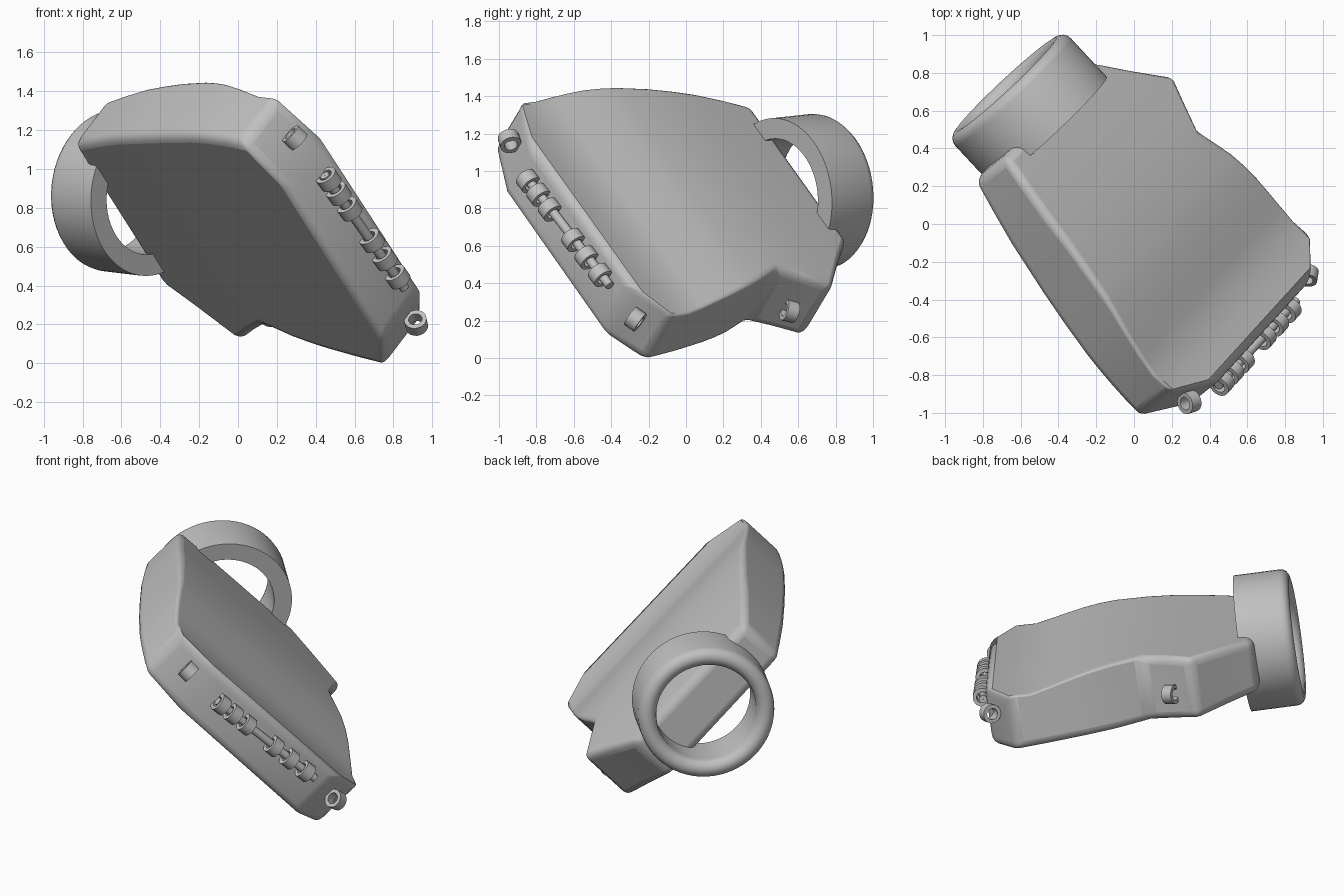
import bpy, bmesh, math
from mathutils import Matrix, Vector

if "Cube" in bpy.data.objects:
    bpy.data.objects.remove(bpy.data.objects["Cube"], do_unlink=True)

colour = (0.53, 0.53, 0.53, 1)
grey = bpy.data.materials.new("plain grey")
grey.use_nodes = True
grey.diffuse_color = colour
grey.node_tree.nodes["Principled BSDF"].inputs["Base Color"].default_value = colour

# Tilted frame of the whole piece: across, along, and out of the plate
along = Vector((-0.68, 0.73, 0.08)).normalized()
across = Vector((0.49, 0.53, -0.69))
across = (across - along * across.dot(along)).normalized()
out = across.cross(along)
frame = Matrix((across, along, out)).transposed().to_4x4()
frame.translation = (0, 0, 0.7)


def finish(name, bm, bevel=0):
    mesh = bpy.data.meshes.new(name)
    bm.to_mesh(mesh)
    bm.free()
    mesh.materials.append(grey)
    ob = bpy.data.objects.new(name, mesh)
    bpy.context.collection.objects.link(ob)
    ob.matrix_world = frame
    if bevel:
        mod = ob.modifiers.new("rounded edges", "BEVEL")
        mod.width = bevel
        mod.segments = 4
        mod.limit_method = "WEIGHT"
    bpy.ops.object.select_all(action="DESELECT")
    bpy.context.view_layer.objects.active = ob
    ob.select_set(True)
    bpy.ops.object.shade_smooth_by_angle(angle=math.radians(40))


def tube(name, profile, center, axis, sides):
    """Revolve a closed (radius, height) profile around an axis."""
    bm = bmesh.new()
    turn = Vector(axis).to_track_quat("Z", "Y").to_matrix().to_4x4()
    place = Matrix.Translation(center) @ turn
    rings = []
    for i in range(sides):
        a = math.tau * i / sides
        rings.append([bm.verts.new(place @ Vector((r * math.cos(a), r * math.sin(a), h)))
                      for r, h in profile])
    count = len(profile)
    for i in range(sides):
        p, q = rings[i], rings[(i + 1) % sides]
        for j in range(count):
            k = (j + 1) % count
            bm.faces.new((p[j], p[k], q[k], q[j]))
    bmesh.ops.recalc_face_normals(bm, faces=bm.faces)
    finish(name, bm)


# Plate: (along, lowest across, highest across, top height)
stations = [(-0.88, -0.49, 0.52, 0.19), (-0.725, -0.835, 0.755, 0.172),
            (-0.6, -0.842, 0.742, 0.167), (-0.5, -0.842, 0.73, 0.187),
            (-0.4, -0.838, 0.715, 0.21), (-0.3, -0.83, 0.70, 0.232),
            (-0.2, -0.815, 0.68, 0.25), (-0.1, -0.80, 0.655, 0.262),
            (0.1, -0.765, 0.585, 0.268), (0.25, -0.735, 0.66, 0.266),
            (0.4, -0.705, 0.745, 0.257), (0.58, -0.655, 0.57, 0.243),
            (0.775, -0.595, 0.395, 0.223)]
bm = bmesh.new()
loops = []
for v, lo, hi, top in stations:
    under = -0.14 + (0.06 if v > 0 else 0.03) * v
    loops.append([bm.verts.new(c) for c in (
        (lo, v, under - 0.05 * lo), (hi, v, under - 0.05 * hi),
        (hi, v, top - 0.04 * hi), (lo, v, top - 0.04 * lo))])
for p, q in zip(loops, loops[1:]):
    for j in range(4):
        k = (j + 1) % 4
        bm.faces.new((p[j], p[k], q[k], q[j]))
bm.faces.new(loops[0])
bm.faces.new(loops[-1])
bmesh.ops.recalc_face_normals(bm, faces=bm.faces)

# Round every sharp edge, but keep the hollowed part of the top crisp
weight = bm.edges.layers.float.new("bevel_weight_edge")
for e in bm.edges:
    middle = (e.verts[0].co + e.verts[1].co) / 2
    if e.calc_face_angle() > math.radians(32):
        hollow = middle.z > 0.1 and -0.75 < middle.y < 0
        e[weight] = 0.15 if hollow else 1
finish("curved_plate", bm, bevel=0.05)

# Wide cuff ring with a rounded outer rim
inner, outer, start, end = 0.308, 0.418, 0.68, 1.015
half = (outer - inner) / 2
rim = [(inner + half + half * math.cos(math.pi * i / 8),
        end - half + half * math.sin(math.pi * i / 8)) for i in range(9)]
tube("cuff_ring", [(inner, start), (outer, start)] + rim, (-0.072, 0, 0.086), (0, 1, 0), 64)


def small_loop(name, center, axis):
    r, hole, h = 0.058, 0.035, 0.033
    tube(name, [(hole, -h), (r, -h), (r, h), (hole, h)], center, axis, 20)


# Row of hinge loops on a thin rod
for i, w in enumerate((-0.39, -0.285, -0.17, 0.065, 0.20, 0.335)):
    small_loop(f"hinge_loop_{i + 1}", (w, -0.912, 0.068), (1, 0, 0))
tube("hinge_rod", [(0.002, -0.42), (0.025, -0.42), (0.025, 0.42), (0.002, 0.42)],
     (0, -0.905, 0.068), (1, 0, 0), 12)

# Single strap loops on the corners and the side
small_loop("upper_corner_loop", (-0.676, -0.85, 0.085), (-0.93, 0.37, 0))
small_loop("lower_corner_loop", (0.645, -0.86, 0.03), (0.89, 0.45, 0))
small_loop("side_loop", (0.69, 0.25, 0.01), (0.45, 0.89, 0))
